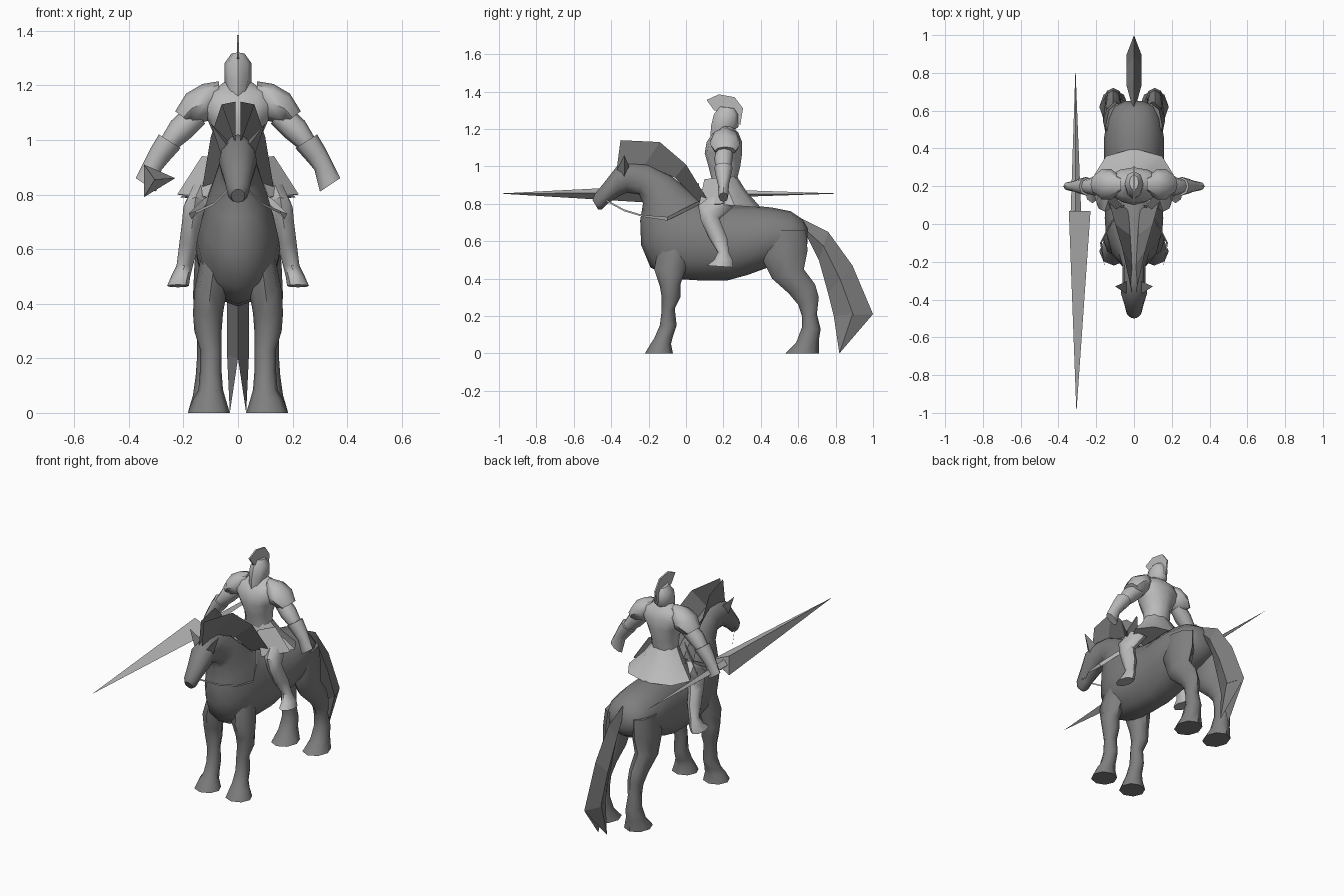
import bpy
import bmesh
from math import cos, sin, tau, radians
from mathutils import Vector

UNIT = 0.01  # all part measurements are in hundredths

cube = bpy.data.objects.get("Cube")
if cube:
    bpy.data.objects.remove(cube, do_unlink=True)


def make_material(name, value):
    material = bpy.data.materials.new(name)
    material.use_nodes = True
    colour = (value, value, value, 1)
    material.diffuse_color = colour
    material.node_tree.nodes["Principled BSDF"].inputs["Base Color"].default_value = colour
    return material


DARK = make_material("dark grey", 0.21)
LIGHT = make_material("light grey", 0.5)


def finish(name, bm, material, mirror=False, smooth=False):
    """Turn a bmesh into an object, optionally mirrored across x."""
    bmesh.ops.recalc_face_normals(bm, faces=bm.faces)
    mesh = bpy.data.meshes.new(name)
    bm.to_mesh(mesh)
    bm.free()
    mesh.materials.append(material)
    obj = bpy.data.objects.new(name, mesh)
    bpy.context.scene.collection.objects.link(obj)
    if smooth:
        bpy.ops.object.select_all(action="DESELECT")
        obj.select_set(True)
        bpy.context.view_layer.objects.active = obj
        bpy.ops.object.shade_smooth_by_angle(angle=radians(50))
    if mirror:
        modifier = obj.modifiers.new("mirror", "MIRROR")
        modifier.use_mirror_merge = False
    return obj


def loft(name, material, rings, sides=8, sideways=False, mirror=False, smooth=True):
    """Skin ovals given as (centre, half width, first edge point, second edge point).

    Edge points lie in the yz plane, or in the xz plane when sideways."""
    bm = bmesh.new()
    loops = []
    for centre, half, a, za, b, zb in rings:
        loop = []
        for i in range(sides):
            angle = tau * i / sides
            across = centre + half * cos(angle)
            t = (1 - sin(angle)) / 2
            along, z = a + (b - a) * t, za + (zb - za) * t
            point = (along, across, z) if sideways else (across, along, z)
            loop.append(bm.verts.new(Vector(point) * UNIT))
        loops.append(loop)
    for low, high in zip(loops, loops[1:]):
        for i in range(sides):
            j = (i + 1) % sides
            bm.faces.new((low[i], low[j], high[j], high[i]))
    bm.faces.new(loops[0])
    bm.faces.new(loops[-1])
    return finish(name, bm, material, mirror, smooth)


def hull(name, material, points, mirror=False):
    """Faceted solid wrapped around a few corner points."""
    bm = bmesh.new()
    verts = [bm.verts.new(Vector(p) * UNIT) for p in points]
    bmesh.ops.convex_hull(bm, input=verts)
    return finish(name, bm, material, mirror)


def sheet(name, material, lower, upper):
    """Thin sheet between two edge paths, on both sides."""
    bm = bmesh.new()
    low, high = [[bm.verts.new(Vector(p) * UNIT) for p in path] for path in (lower, upper)]
    for a, b, c, d in zip(low, low[1:], high[1:], high):
        bm.faces.new((a, b, c, d))
    return finish(name, bm, material, mirror=True)


def plate(name, material, corners, thickness, mirror=False):
    """Flat polygon with a little thickness."""
    bm = bmesh.new()
    bm.faces.new([bm.verts.new(Vector(p) * UNIT) for p in corners])
    obj = finish(name, bm, material)
    solid = obj.modifiers.new("thickness", "SOLIDIFY")
    solid.thickness = thickness * UNIT
    solid.offset = 0
    if mirror:
        obj.modifiers.new("mirror", "MIRROR").use_mirror_merge = False
    return obj


# Horse in one skin: muzzle, head, neck, fanning round the chest to the rump
loft("horse_body", DARK, [
    (0, 2.5, -50, 82, -47, 77), (0, 4, -49, 85, -45, 77), (0, 5, -44, 91, -42, 80),
    (0, 7, -37, 100, -36, 84), (0, 6, -30, 102, -32, 86), (0, 6, -20, 101, -25, 85),
    (0, 8, -8, 95, -23, 80), (0, 11, 2, 87, -24.5, 71), (0, 13.5, 8, 82, -24, 58),
    (0, 15, 11, 81, -19, 46), (0, 15.5, 14, 80, -8, 40), (0, 15, 20, 79, 8, 39),
    (0, 15, 27, 79, 22, 39), (0, 16, 36, 79, 33, 42), (0, 16, 46, 78, 44, 46),
    (0, 14, 56, 76, 56, 50), (0, 11, 62, 72, 63, 54), (0, 5, 65, 67, 65, 59)], sides=12)

# Horse legs with flared hooves
loft("front_leg", DARK, [
    (8, 5, -14, 60, 4, 60), (10, 6, -17, 45, 0, 45), (11, 5.5, -14, 36, -3, 37),
    (11, 5, -13, 30, -3, 30), (10, 4, -13, 23, -6, 24), (10, 4, -14, 15, -5, 15),
    (10, 4.5, -17, 8, -7, 9), (10.5, 6, -19, 5, -8, 5), (10.7, 7.7, -22, 0, -7, 0)],
    mirror=True)
loft("hind_leg", DARK, [
    (9, 6, 40, 66, 64, 66), (10, 6, 40, 52, 65, 55), (11, 5.5, 46, 40, 63, 45),
    (11, 4.5, 55, 32, 69, 37), (11, 4, 60, 26, 71, 30), (11, 4, 62, 20, 70, 21),
    (11, 4.5, 62, 14, 72, 13), (11, 5.5, 59, 6, 71, 7), (10.7, 7.7, 53, 0, 71, 0)],
    mirror=True)

# Ears and mane of two sheets opening backwards
hull("ear", DARK, [(4, -37, 98), (6, -33, 94), (3, -30, 99), (10, -33, 106)], mirror=True)
sheet("mane", DARK,
      lower=[(1, -37, 99), (1, -22, 101), (2, -6, 94), (3, 8, 80)],
      upper=[(1, -35, 114), (6, -14, 113), (10, 0, 101), (13, 11, 83)])

# Tail ending in a fork
loft("tail", DARK, [
    (0, 1, 60, 73, 65, 62), (0, 4, 76, 65, 71, 50), (0, 4, 89, 47, 76, 32),
    (0, 4, 100, 21, 79, 20)], sides=4, smooth=False)
hull("tail_tip", DARK, [(0, 100, 21), (4, 89, 21), (0, 79, 20), (3, 82, 0)], mirror=True)

# Reins
sheet("reins", LIGHT,
      lower=[(3, -44, 82), (9, -33, 76), (15.5, -23, 73), (17, -10, 71), (12, 0, 76), (5, 10, 81)],
      upper=[(3, -44, 83), (9, -33, 77), (15.5, -23, 74), (18, -10, 73), (13, 0, 78), (6, 10, 83)])

# Rider torso and flared skirt
loft("rider_torso", LIGHT, [
    (0, 8, 14, 92, 27, 92), (0, 8, 12, 100, 29, 100), (0, 11, 10, 107, 30, 107),
    (0, 15, 11, 113, 30, 113), (0, 13, 14, 117.5, 28, 118), (0, 7, 17, 119.5, 26, 120),
    (0, 4, 18, 122, 25, 122)], sides=12)
loft("rider_skirt", LIGHT, [
    (0, 8, 14, 95, 27, 95), (0, 13, 13, 88, 32, 87), (0, 21, 12, 80, 40, 78)])
plate("hip_plate", LIGHT, [(6, 10, 93), (13, 18, 94), (22, 20, 80), (11, 7, 79)],
      thickness=0.6, mirror=True)

# Shoulder guards, arms and flared gauntlets
loft("shoulder_guard", LIGHT, [
    (21, 4, 7, 121.5, 7, 112), (21, 8, 13, 120.5, 11, 107),
    (21, 8, 19, 117, 15, 106), (21, 5.5, 23, 110.5, 17, 106)],
    sideways=True, mirror=True)
loft("upper_arm", LIGHT, [
    (21, 4.5, 18, 113, 12, 106), (20, 5, 24.5, 107, 17, 101), (20, 4, 28, 101, 22, 97)],
    sideways=True, mirror=True)
loft("gauntlet", LIGHT, [
    (20, 5, 29, 102, 21, 97), (20, 4, 32, 97, 25.5, 92),
    (20, 3, 34.5, 92, 28, 89), (20, 2.5, 37.5, 86, 30, 81)],
    sideways=True, mirror=True)

# Rider legs and boots
loft("rider_leg", LIGHT, [
    (13, 4.5, 14, 85, 25, 78), (15.5, 4.5, 6.5, 79, 18, 72), (16.5, 4, 8, 71, 19, 69),
    (17.8, 3.7, 12, 62, 22, 62), (19.5, 3, 17, 54, 23, 54), (21, 3.5, 15, 50, 25, 50),
    (22, 4, 11, 47, 25, 46)], mirror=True)

# Helmet with a thin crest
loft("helmet", LIGHT, [
    (0, 3.5, 13, 116, 25, 119), (0, 5, 13.5, 122, 28, 121),
    (0, 5, 15, 128, 28, 128), (0, 2.5, 18, 132, 26, 131)])
plate("helmet_crest", LIGHT, [
    (0, 11, 135.5), (0, 17.5, 138.5), (0, 26, 137), (0, 30.5, 131),
    (0, 29, 122), (0, 24, 128), (0, 15, 130)], thickness=0.9)

# Lance: long three-sided point and a tapering shaft
hull("lance_point", LIGHT, [
    (-34.5, 7, 91), (-23, 7, 86), (-34.5, 7, 79), (-30.5, -100, 85.5)])
hull("lance_shaft", LIGHT, [
    (-33.5, 7, 85), (-28, 7, 85), (-31, 7, 88), (-31, 7, 83), (-31, 83, 85.5)])
